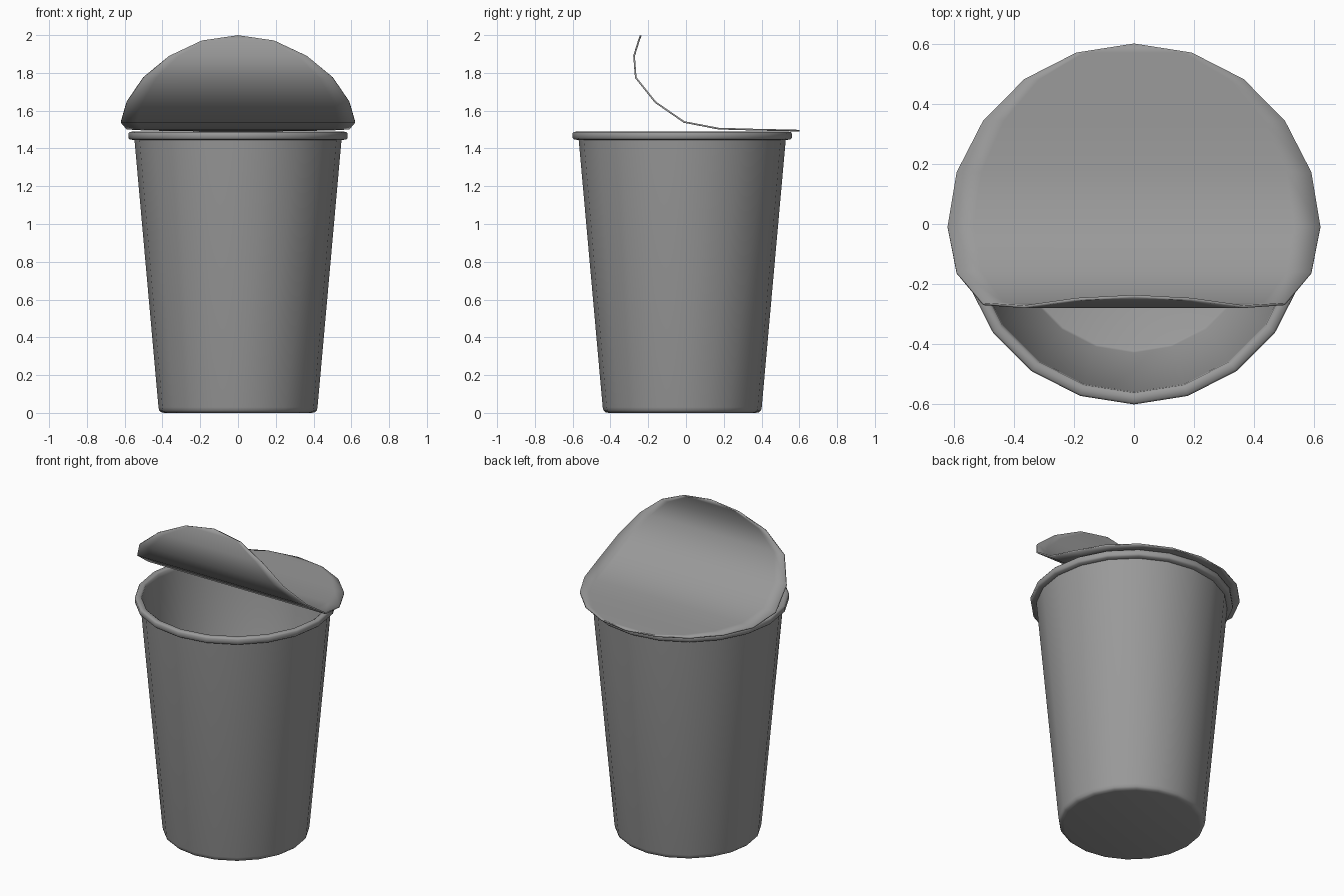
import bpy, bmesh, math

if "Cube" in bpy.data.objects:
    bpy.data.objects.remove(bpy.data.objects["Cube"])

SIDES = 20
CY = -0.02  # centre of the cup in y

grey = bpy.data.materials.new("dark_grey")
grey.diffuse_color = (0.32, 0.32, 0.32, 1)
grey.use_nodes = True
grey.node_tree.nodes["Principled BSDF"].inputs["Base Color"].default_value = grey.diffuse_color


def finish(bm, name, angle):
    bmesh.ops.recalc_face_normals(bm, faces=bm.faces)
    me = bpy.data.meshes.new(name)
    bm.to_mesh(me)
    bm.free()
    me.materials.append(grey)
    ob = bpy.data.objects.new(name, me)
    bpy.context.collection.objects.link(ob)
    bpy.ops.object.select_all(action='DESELECT')
    ob.select_set(True)
    bpy.context.view_layer.objects.active = ob
    bpy.ops.object.shade_smooth_by_angle(angle=math.radians(angle))
    return ob


def lathe(name, profile, angle):
    bm = bmesh.new()
    rings = [[bm.verts.new((r * math.cos(2 * math.pi * i / SIDES),
                            CY + r * math.sin(2 * math.pi * i / SIDES), z))
              for i in range(SIDES)] for r, z in profile]
    for a, b in zip(rings, rings[1:]):
        for i in range(SIDES):
            j = (i + 1) % SIDES
            bm.faces.new((a[i], a[j], b[j], b[i]))
    bm.faces.new(rings[0])
    bm.faces.new(rings[-1])
    return finish(bm, name, angle)


# Cup: outside wall, rolled rim, thin inside wall and floor
lathe("cup", [(0.39, 0.0), (0.408, 0.004), (0.417, 0.013), (0.421, 0.03),
              (0.548, 1.445), (0.572, 1.447), (0.58, 1.455), (0.58, 1.48),
              (0.574, 1.488), (0.55, 1.489), (0.541, 1.482), (0.538, 1.46),
              (0.408, 0.025), (0.40, 0.018)], 60)

# Peeled lid: a disc cut in rows across x, curled along a side profile
R = 0.62
curl = [(0.60, 1.494), (0.57, 1.495), (0.482, 1.497), (0.344, 1.50), (0.172, 1.505),
        (-0.01, 1.54), (-0.162, 1.645), (-0.266, 1.775), (-0.275, 1.89),
        (-0.25, 1.97), (-0.24, 1.998)]
bm = bmesh.new()
rows = []
for k, (y, z) in enumerate(curl):
    w = R * math.sin(math.pi * k / 10)
    if k in (0, 10):
        rows.append([bm.verts.new((0, y, z))])
    else:
        inner = w * 0.86
        rows.append([bm.verts.new((x, y, z)) for x in (-w, -inner, inner, w)])
for a, b in zip(rows, rows[1:]):
    for i in range(3):
        if len(a) == 1:
            bm.faces.new((a[0], b[i], b[i + 1]))
        elif len(b) == 1:
            bm.faces.new((a[i], b[0], a[i + 1]))
        else:
            bm.faces.new((a[i], b[i], b[i + 1], a[i + 1]))
lid = finish(bm, "peeled_lid", 60)
mod = lid.modifiers.new("thickness", 'SOLIDIFY')
mod.thickness = 0.009
mod.offset = 0
